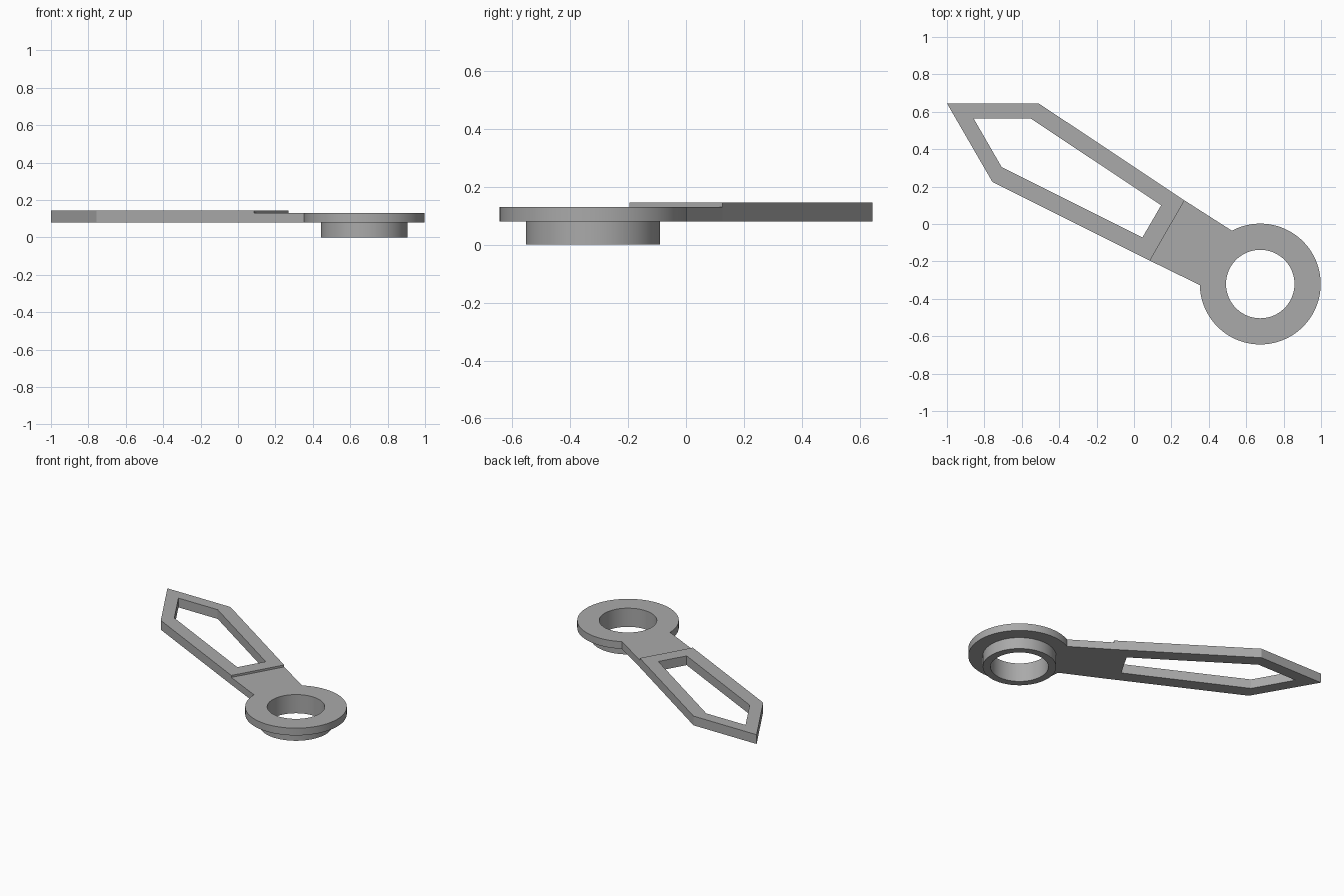
import bpy, bmesh
from math import cos, sin, radians

if "Cube" in bpy.data.objects:
    bpy.data.objects.remove(bpy.data.objects["Cube"], do_unlink=True)

grey = bpy.data.materials.new("plain grey")
grey.use_nodes = True
color = (0.4, 0.4, 0.4, 1)
grey.diffuse_color = color
grey.node_tree.nodes["Principled BSDF"].inputs["Base Color"].default_value = color

CENTRE = (0.675, -0.321)
HOLE_R, BOSS_R, FLANGE_R = 0.183, 0.232, 0.323
BASE, STEP, TOP = 0.08, 0.131, 0.145


def arc(radius, start=0, end=360, steps=96):
    """Points along an arc around the ring centre; a full turn stays open."""
    count = steps if end - start == 360 else steps + 1
    angles = [radians(start + (end - start) * i / steps) for i in range(count)]
    return [(CENTRE[0] + radius * cos(a), CENTRE[1] + radius * sin(a)) for a in angles]


def plate(name, outline, hole, bottom, top):
    """Extrude an outline with one hole into a solid plate."""
    bm = bmesh.new()
    for loop in (outline, hole):
        verts = [bm.verts.new((x, y, bottom)) for x, y in loop]
        for i, v in enumerate(verts):
            bm.edges.new((verts[i - 1], v))
    bmesh.ops.triangle_fill(bm, use_beauty=True, edges=bm.edges[:])
    bmesh.ops.dissolve_degenerate(bm, dist=1e-5, edges=bm.edges[:])
    result = bmesh.ops.extrude_face_region(bm, geom=bm.faces[:], use_keep_orig=True)
    raised = [g for g in result["geom"] if isinstance(g, bmesh.types.BMVert)]
    bmesh.ops.translate(bm, verts=raised, vec=(0, 0, top - bottom))
    bmesh.ops.recalc_face_normals(bm, faces=bm.faces[:])
    mesh = bpy.data.meshes.new(name)
    bm.to_mesh(mesh)
    bm.free()
    mesh.materials.append(grey)
    obj = bpy.data.objects.new(name, mesh)
    bpy.context.collection.objects.link(obj)
    bpy.ops.object.select_all(action="DESELECT")
    obj.select_set(True)
    bpy.context.view_layer.objects.active = obj
    bpy.ops.object.shade_smooth_by_angle(angle=radians(30))
    return obj


# Shared edge where the raised blade meets the lower neck
seam_back, seam_front = (0.27, 0.126), (0.085, -0.196)

# Pointed open blade
plate("pointer_blade",
      [(-1, 0.645), (-0.51, 0.645), seam_back, seam_front, (-0.757, 0.225)],
      [(-0.858, 0.565), (-0.553, 0.565), (0.145, 0.1), (0.045, -0.072), (-0.708, 0.305)],
      BASE, TOP)

# Neck and round flange in one outline
plate("neck_and_flange",
      [seam_back, seam_front] + arc(FLANGE_R, -179, 118),
      arc(HOLE_R), BASE, STEP)

# Collar below the flange
plate("lower_collar", arc(BOSS_R), arc(HOLE_R), 0, BASE)
